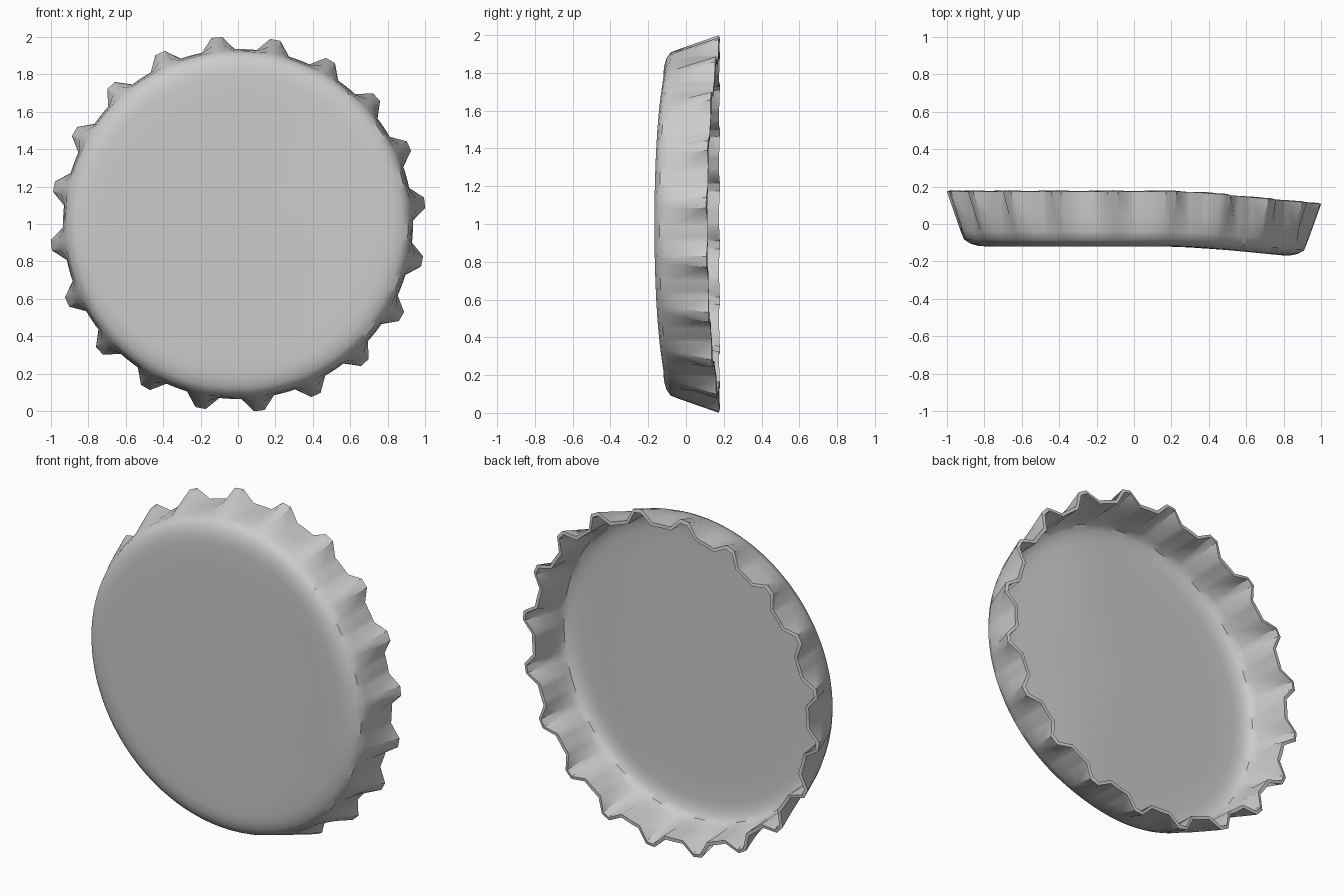
import bpy, bmesh
from math import radians, cos, sin

if "Cube" in bpy.data.objects:
    bpy.data.objects.remove(bpy.data.objects["Cube"])

TEETH = 20
PHASE = 6.5  # degrees, angle of the first tooth tip

# one tooth: (angle from tip in degrees, amount of flare 0..1)
TOOTH = [(-1.6, 1), (0, 1), (1.6, 1), (5.4, 0), (7.2, 0), (9, 0), (10.8, 0), (12.6, 0)]

# cap profile: (valley radius, tip radius, y)
PROFILE = [
    (0.25, 0.25, -0.12), (0.50, 0.50, -0.12), (0.68, 0.68, -0.12),
    (0.79, 0.79, -0.12), (0.835, 0.835, -0.116), (0.875, 0.875, -0.104),
    (0.908, 0.908, -0.082), (0.922, 0.928, -0.04),
    (0.930, 0.960, 0.05), (0.934, 1.003, 0.174),
]


def bend(x):
    """Slight dent: the right part of the cap leans towards the front."""
    a, b, slope = 0.15, 0.45, 0.096
    if x <= a:
        return 0.0
    if x < b:
        return -slope * (x - a) ** 2 / (2 * (b - a))
    return -slope * (x - (a + b) / 2)


# crimped shell as rings around the y axis
bm = bmesh.new()
centre = bm.verts.new((0, -0.12, 1))
rings = []
for valley, tip, y in PROFILE:
    ring = []
    for t in range(TEETH):
        for ang, flare in TOOTH:
            a = radians(PHASE + t * 360 / TEETH + ang)
            r = valley + (tip - valley) * flare
            x = r * cos(a)
            ring.append(bm.verts.new((x, y + bend(x), 1 + r * sin(a))))
    rings.append(ring)

n = len(rings[0])
for i in range(n):
    j = (i + 1) % n
    bm.faces.new((centre, rings[0][i], rings[0][j]))
    for lo, hi in zip(rings, rings[1:]):
        bm.faces.new((lo[i], hi[i], hi[j], lo[j]))
bmesh.ops.recalc_face_normals(bm, faces=bm.faces)
bm.faces.ensure_lookup_table()
if bm.faces[0].normal.y > 0:
    bmesh.ops.reverse_faces(bm, faces=bm.faces)

mesh = bpy.data.meshes.new("bottle_cap")
bm.to_mesh(mesh)
bm.free()
cap = bpy.data.objects.new("bottle_cap", mesh)
bpy.context.collection.objects.link(cap)
bpy.context.view_layer.objects.active = cap
cap.select_set(True)

# sheet thickness, inwards
solid = cap.modifiers.new("thickness", 'SOLIDIFY')
solid.thickness = 0.02
solid.offset = -1
bpy.ops.object.modifier_apply(modifier=solid.name)
bpy.ops.object.shade_smooth_by_angle(angle=radians(40))
